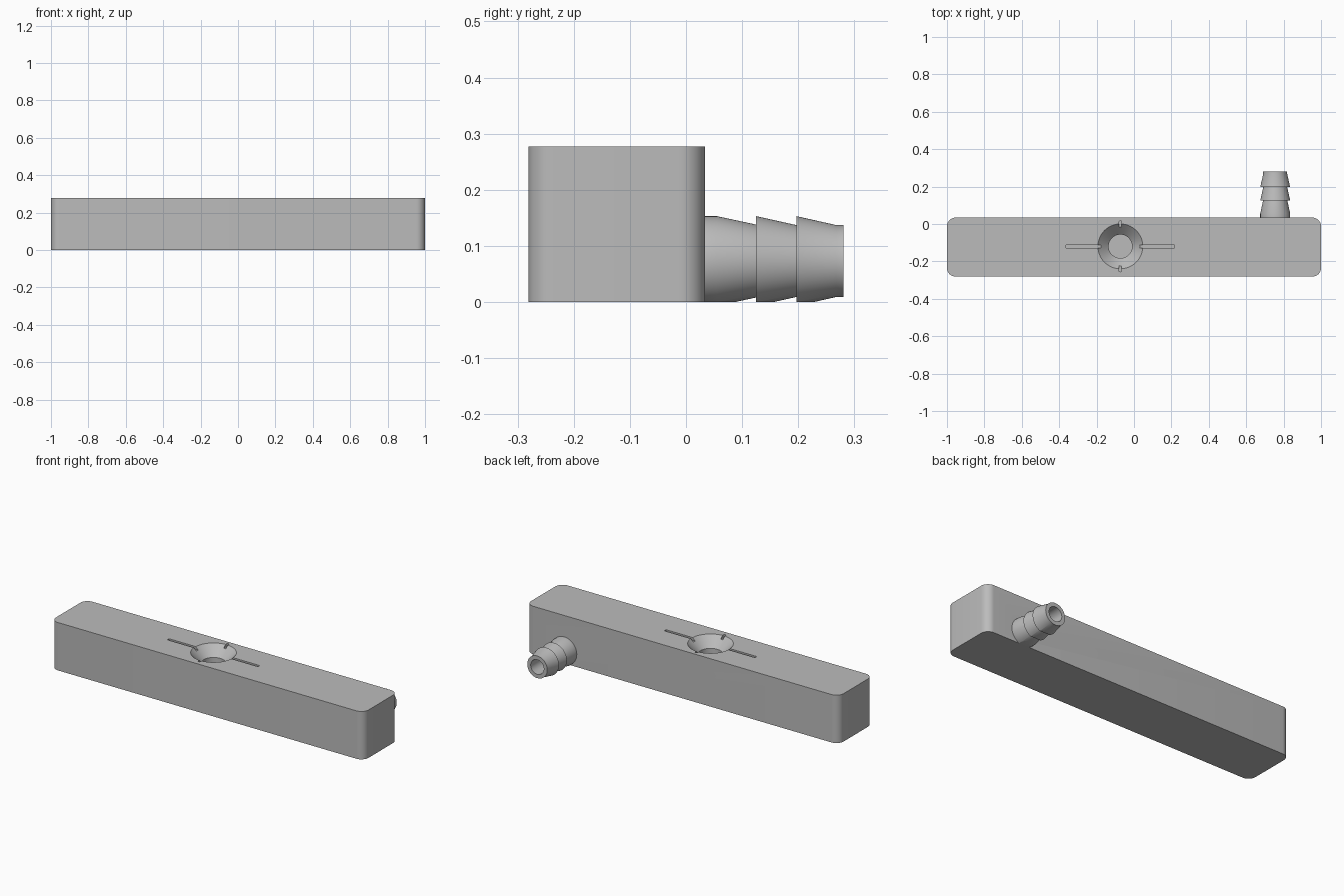
import bpy, bmesh, math
from mathutils import Matrix, Vector

if "Cube" in bpy.data.objects:
    bpy.data.objects.remove(bpy.data.objects["Cube"], do_unlink=True)

GREY = (0.5, 0.5, 0.5, 1)
grey = bpy.data.materials.new("plain_grey")
grey.use_nodes = True
grey.diffuse_color = GREY
grey.node_tree.nodes["Principled BSDF"].inputs["Base Color"].default_value = GREY

FRONT, BACK, HEIGHT = -0.281, 0.034, 0.277
MID_Y = (FRONT + BACK) / 2 + 0.004
FUNNEL_X, SPOUT_X, SPOUT_Z = -0.073, 0.755, 0.073
BORE = 0.042


def make(name, bm):
    bmesh.ops.recalc_face_normals(bm, faces=bm.faces)
    mesh = bpy.data.meshes.new(name)
    bm.to_mesh(mesh)
    bm.free()
    mesh.materials.append(grey)
    obj = bpy.data.objects.new(name, mesh)
    bpy.context.collection.objects.link(obj)
    return obj


def box(name, low, high, corner=0):
    """Box between two corners, with optional rounded upright edges."""
    low, high = Vector(low), Vector(high)
    bm = bmesh.new()
    bmesh.ops.create_cube(bm, size=1)
    bmesh.ops.scale(bm, vec=high - low, verts=bm.verts)
    bmesh.ops.translate(bm, vec=(low + high) / 2, verts=bm.verts)
    if corner:
        upright = [e for e in bm.edges
                   if abs(e.verts[0].co.z - e.verts[1].co.z) > 1e-4]
        bmesh.ops.bevel(bm, geom=upright, offset=corner, segments=10,
                        profile=0.5, affect='EDGES')
    return make(name, bm)


def lathe(name, profile, matrix, closed=False, steps=64):
    """Turn a (radius, height) profile around z, then place it."""
    bm = bmesh.new()
    verts = [bm.verts.new((r, 0, h)) for r, h in profile]
    pairs = list(zip(verts, verts[1:]))
    if closed:
        pairs.append((verts[-1], verts[0]))
    edges = [bm.edges.new(p) for p in pairs]
    bmesh.ops.spin(bm, geom=verts + edges, axis=(0, 0, 1), cent=(0, 0, 0),
                   angle=math.tau, steps=steps)
    bmesh.ops.remove_doubles(bm, verts=bm.verts, dist=1e-5)
    bmesh.ops.transform(bm, matrix=matrix, verts=bm.verts)
    return make(name, bm)


def rod(name, radius, length, matrix):
    return lathe(name, [(0, 0), (radius, 0), (radius, length), (0, length)], matrix)


def cut(target, cutter):
    mod = target.modifiers.new("cut", 'BOOLEAN')
    mod.operation, mod.solver, mod.object = 'DIFFERENCE', 'EXACT', cutter
    bpy.ops.object.select_all(action='DESELECT')
    bpy.context.view_layer.objects.active = target
    target.select_set(True)
    bpy.ops.object.modifier_apply(modifier=mod.name)
    bpy.data.objects.remove(cutter, do_unlink=True)


def smooth(obj):
    bpy.ops.object.select_all(action='DESELECT')
    bpy.context.view_layer.objects.active = obj
    obj.select_set(True)
    bpy.ops.object.shade_smooth_by_angle(angle=math.radians(25))


# Long block with rounded upright corners
body = box("body", (-1, FRONT, 0), (1, BACK, HEIGHT), corner=0.046)

# Conical inlet with a round bore beneath it
inlet = [(0, 0.035), (0.063, 0.035), (0.063, HEIGHT - 0.057),
         (0.12, HEIGHT), (0.12, HEIGHT + 0.02), (0, HEIGHT + 0.02)]
cut(body, lathe("inlet_cutter", inlet, Matrix.Translation((FUNNEL_X, MID_Y, 0))))

# Inner passage from the inlet to the spout
along_x = Matrix.Translation((FUNNEL_X, MID_Y, SPOUT_Z)) @ Matrix.Rotation(math.pi / 2, 4, 'Y')
along_y = Matrix.Rotation(-math.pi / 2, 4, 'X')
cut(body, rod("passage_cutter", 0.036, SPOUT_X - FUNNEL_X, along_x))
cut(body, rod("outlet_cutter", BORE, BACK - MID_Y + 0.06,
              Matrix.Translation((SPOUT_X, MID_Y - 0.05, SPOUT_Z)) @ along_y))

# Shallow alignment grooves: long ones sideways, short notches front and back
for side in (-1, 1):
    xs = sorted((FUNNEL_X + side * 0.09, FUNNEL_X + side * 0.29))
    cut(body, box("groove_cutter", (xs[0], MID_Y - 0.008, HEIGHT - 0.016),
                  (xs[1], MID_Y + 0.008, HEIGHT + 0.02)))
    ys = sorted((MID_Y + side * 0.09, MID_Y + side * 0.136))
    cut(body, box("notch_cutter", (FUNNEL_X - 0.007, ys[0], HEIGHT - 0.016),
                  (FUNNEL_X + 0.007, ys[1], HEIGHT + 0.02), corner=0.0065))
smooth(body)

# Barbed hose spout, trimmed level with the underside
BIG, SMALL = 0.08, 0.064
barbs = [(BORE, 0.03), (BIG, 0.03), (BIG, 0.055), (SMALL + 0.001, 0.125),
         (BIG, 0.125), (SMALL, 0.197), (BIG, 0.197), (SMALL, 0.268),
         (SMALL, 0.281), (BORE, 0.281)]
spout = lathe("barbed_spout", barbs,
              Matrix.Translation((SPOUT_X, 0, SPOUT_Z)) @ along_y, closed=True)
cut(spout, box("floor_cutter", (0.5, 0, -0.2), (0.95, 0.4, 0)))
smooth(spout)
